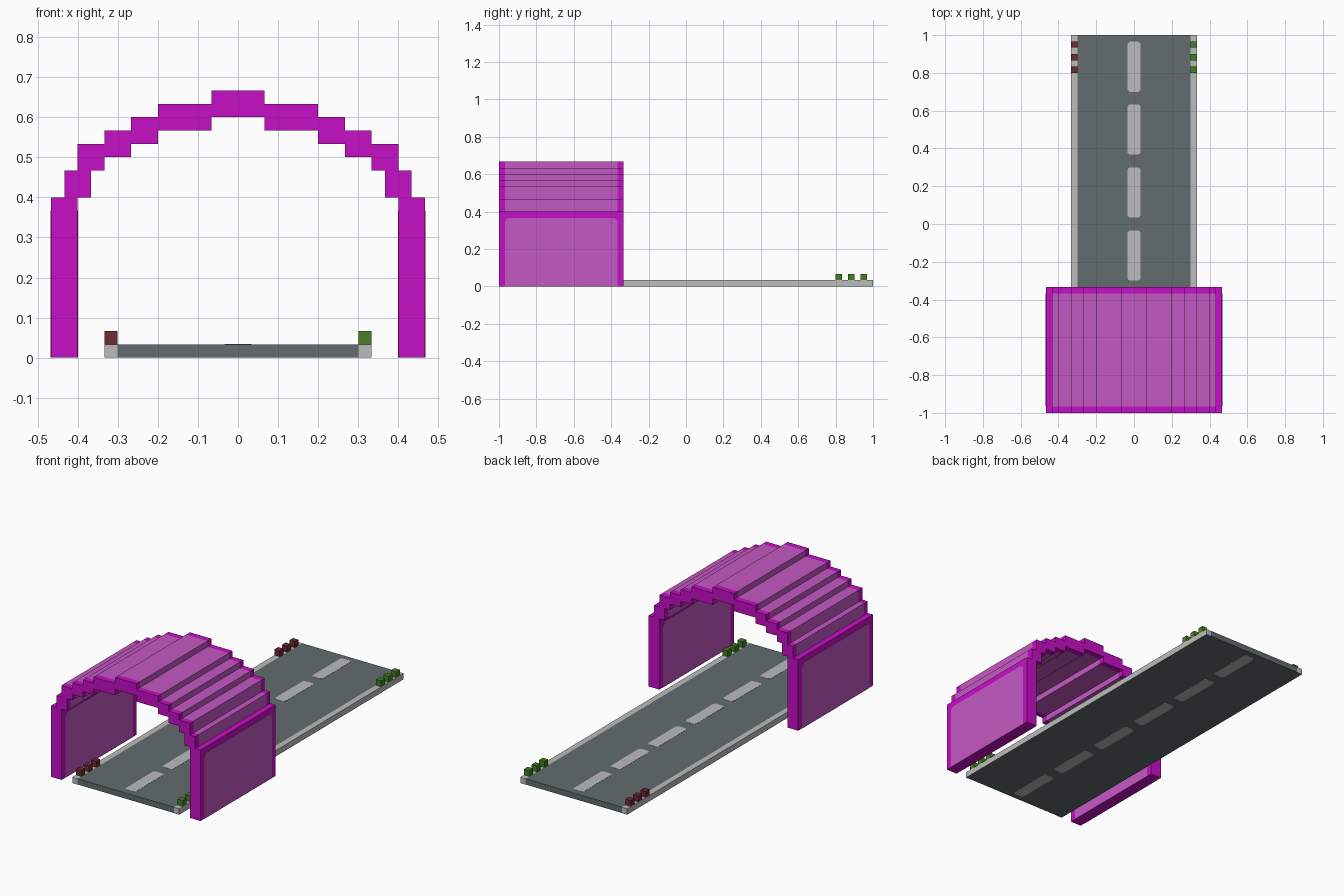
import bpy
import bmesh

if "Cube" in bpy.data.objects:
    bpy.data.objects.remove(bpy.data.objects["Cube"], do_unlink=True)

U = 1 / 30  # one block of the build grid


def material(name, rgb):
    lin = []
    for c in rgb:
        c /= 255
        lin.append(c / 12.92 if c <= 0.04045 else ((c + 0.055) / 1.055) ** 2.4)
    m = bpy.data.materials.new(name)
    m.use_nodes = True
    m.diffuse_color = (*lin, 1)
    bsdf = m.node_tree.nodes["Principled BSDF"]
    bsdf.inputs["Base Color"].default_value = (*lin, 1)
    bsdf.inputs["Roughness"].default_value = 0.8
    return m


FRAME = material("magenta frame", (198, 14, 198))
PANEL = material("pale magenta panel", (196, 89, 196))
ASPHALT = material("dark asphalt", (98, 108, 109))
PALE = material("pale grey", (190, 188, 188))
RED = material("red lamp", (112, 42, 52))
GREEN = material("green lamp", (68, 126, 34))


def prism(name, outline, levels, axis, mats, rule=None):
    """Sweep a closed outline (in blocks) through levels along an axis."""
    place = {"x": lambda a, b, t: (t, a, b),
             "y": lambda a, b, t: (a, t, b),
             "z": lambda a, b, t: (a, b, t)}[axis]
    bm = bmesh.new()
    rings = [[bm.verts.new([c * U for c in place(a, b, t)]) for a, b in outline]
             for t in levels]
    n = len(outline)
    bm.faces.new(rings[0])
    bm.faces.new(rings[-1])
    for low, high in zip(rings, rings[1:]):
        for i in range(n):
            j = (i + 1) % n
            bm.faces.new((low[i], low[j], high[j], high[i]))
    bmesh.ops.recalc_face_normals(bm, faces=bm.faces)
    if rule:
        for f in bm.faces:
            f.material_index = rule(f.calc_center_median() / U, f.normal)
    mesh = bpy.data.meshes.new(name)
    bm.to_mesh(mesh)
    bm.free()
    for m in mats:
        mesh.materials.append(m)
    obj = bpy.data.objects.new(name, mesh)
    bpy.context.collection.objects.link(obj)
    return obj


def rect(a0, a1, b0, b1):
    return [(a0, b0), (a1, b0), (a1, b1), (a0, b1)]


# Stepped tunnel: half profile from crown down the outside and up the inside
outer = [(2, 20), (2, 19), (6, 19), (6, 18), (8, 18), (8, 17), (10, 17),
         (10, 16), (12, 16), (12, 14), (13, 14), (13, 12), (14, 12), (14, 0)]
inner = [(12, 0), (12, 12), (11, 12), (11, 14), (10, 14), (10, 15), (8, 15),
         (8, 16), (6, 16), (6, 17), (2, 17), (2, 18)]
half = outer + inner
profile = half + [(-x, z) for x, z in reversed(half)]
# Roof steps are panel coloured between the two end bands
prism("tunnel_arch", profile, (-30, -29, -11, -10), "y", [FRAME, PANEL],
      lambda c, n: int(abs(n.y) < 0.5 and c.z > 12.5 and -28 < c.y < -12))

# Wall panels with clipped upper corners, inside and outside of each wall
panel = [(-29, 0), (-11, 0), (-11, 10.4), (-11.2, 10.8), (-11.6, 11),
         (-28.4, 11), (-28.8, 10.8), (-29, 10.4)]
for side, s in (("left", 1), ("right", -1)):
    for face, x0, x1 in (("outer", 13.95, 14.04), ("inner", 11.96, 12.05)):
        prism(f"{side}_{face}_wall_panel", panel, (s * x0, s * x1), "x", [PANEL])

# Road deck, kerbs (dark underneath) and kerb lamps
prism("road_deck", rect(-9, 9, -30, 30), (0.03, 1), "z", [ASPHALT])
for side, s, lamp in (("left", 1, GREEN), ("right", -1, RED)):
    prism(f"{side}_kerb", rect(s * 9, s * 10, -30, 30), (0, 1), "z",
          [PALE, ASPHALT], lambda c, n: int(n.z < -0.5))
    for end, e in (("back", 1), ("front", -1)):
        for i, y in enumerate((24, 26, 28)):
            prism(f"{side}_{end}_lamp_{i + 1}",
                  rect(s * 9, s * 10, e * y, e * (y + 1)), (1, 2), "z", [lamp])

# Lane dashes with clipped corners, showing on both faces of the deck
k = 0.3
for i in range(6):
    y0, y1 = -29 + 10 * i, -21 + 10 * i
    dash = [(-1 + k, y0), (1 - k, y0), (1, y0 + k), (1, y1 - k),
            (1 - k, y1), (-1 + k, y1), (-1, y1 - k), (-1, y0 + k)]
    prism(f"lane_dash_{i + 1}", dash, (0, 1.03), "z", [PALE])
